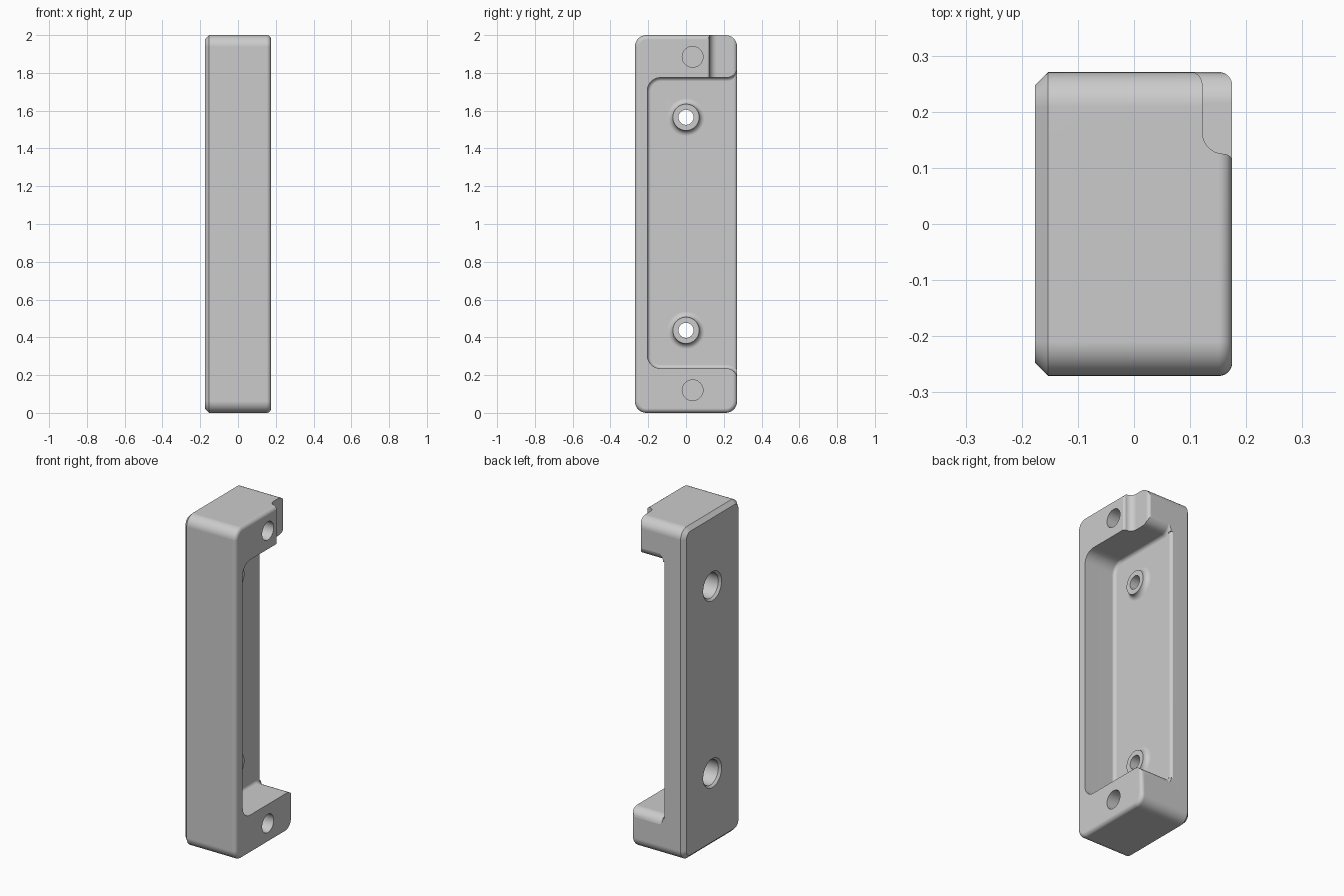
import bpy, bmesh, math

if "Cube" in bpy.data.objects:
    bpy.data.objects.remove(bpy.data.objects["Cube"])

grey = bpy.data.materials.new("plain grey")
grey.diffuse_color = (0.6, 0.6, 0.6, 1)
grey.use_nodes = True
grey.node_tree.nodes["Principled BSDF"].inputs["Base Color"].default_value = grey.diffuse_color


def arc(cy, cz, r, a0, a1, n=8):
    """Points on an arc, angles in degrees."""
    return [(cy + r * math.cos(math.radians(a0 + (a1 - a0) * i / n)),
             cz + r * math.sin(math.radians(a0 + (a1 - a0) * i / n))) for i in range(n + 1)]


def loft(name, loops):
    """Skin a closed solid through equal-length loops of 3D points."""
    bm = bmesh.new()
    rings = [[bm.verts.new(p) for p in loop] for loop in loops]
    n = len(rings[0])
    for a, b in zip(rings, rings[1:]):
        for i in range(n):
            bm.faces.new((a[i], a[(i + 1) % n], b[(i + 1) % n], b[i]))
    bm.faces.new(rings[0])
    bm.faces.new(rings[-1])
    bmesh.ops.recalc_face_normals(bm, faces=bm.faces)
    mesh = bpy.data.meshes.new(name)
    bm.to_mesh(mesh)
    bm.free()
    mesh.materials.append(grey)
    ob = bpy.data.objects.new(name, mesh)
    bpy.context.collection.objects.link(ob)
    return ob


def along_x(name, layers):
    return loft(name, [[(x, y, z) for y, z in pts] for x, pts in layers])


def along_z(name, pts, z0, z1):
    return loft(name, [[(x, y, z) for x, y in pts] for z in (z0, z1)])


def turned(name, y, z, profile, n=40):
    """Round part about an x-directed axis; profile is (x, radius)."""
    return along_x(name, [(x, arc(y, z, r, 0, 360, n)[:-1]) for x, r in profile])


def combine(ob, tool, operation):
    mod = ob.modifiers.new(tool.name, 'BOOLEAN')
    mod.operation, mod.solver, mod.object = operation, 'EXACT', tool
    bpy.context.view_layer.objects.active = ob
    bpy.ops.object.modifier_apply(modifier=mod.name)
    bpy.data.objects.remove(tool)


def block_outline(d):
    y, z0, z1, r = 0.271 - d, d, 2 - d, 0.062 - d
    return (arc(y - r, z1 - r, r, 0, 90) + arc(-y + r, z1 - r, r, 90, 180)
            + arc(-y + r, z0 + r, r, 180, 270) + arc(y - r, z0 + r, r, 270, 360))


def pocket_outline(d):
    y, z0, z1, r, f = -0.205 + d, 0.235 + d, 1.775 - d, 0.07 - d, 0.057 + d
    return (arc(y + r, z1 - r, r, 90, 180) + arc(y + r, z0 + r, r, 180, 270)
            + arc(0.215, z0 - f, f, 90, 0) + [(0.4, z0 - f), (0.4, z1 + f)]
            + arc(0.215, z1 + f, f, 0, -90))


# Main block: chamfered mounting side, rounded open side
R, FLOOR = 0.024, -0.036
layers = [(-0.176, block_outline(0.023)), (-0.153, block_outline(0))]
for i in range(7):
    a = math.radians(15 * i)
    layers.append((0.175 - R + R * math.sin(a), block_outline(R - R * math.cos(a))))
body = along_x("bracket_body", layers)

# Open pocket with a filleted floor
F = 0.02
layers = []
for i in range(7):
    a = math.radians(15 * i)
    layers.append((FLOOR + F - F * math.cos(a), pocket_outline(F - F * math.sin(a))))
layers.append((0.3, pocket_outline(0)))
combine(body, along_x("pocket_cutter", layers), 'DIFFERENCE')

# Rounded lip of the pocket floor on the open edge
lip = arc(FLOOR - 0.02, 0.252, 0.02, 90, 0) + [(FLOOR + 0.03, 0.252), (FLOOR + 0.03, 0.3), (FLOOR - 0.02, 0.3)]
combine(body, along_z("lip_cutter", lip, 0.232, 1.778), 'DIFFERENCE')

# Corner notch running down the upper lug
notch = (arc(0.098, 0.248, 0.024, 90, 0) + arc(0.160, 0.163, 0.038, 180, 270)
         + arc(0.160, 0.109, 0.016, 90, 0) + [(0.3, 0.109), (0.3, 0.35), (0.098, 0.35)])
combine(body, along_z("notch_cutter", notch, 1.7, 2.1), 'DIFFERENCE')

# Screw bosses with through holes and chamfered counterbores
for z in (0.437, 1.565):
    flare = [(FLOOR - 0.02, 0.1)]
    for i in range(7):
        a = math.radians(15 * i)
        flare.append((FLOOR + 0.03 - 0.03 * math.cos(a), 0.1 - 0.03 * math.sin(a)))
    combine(body, turned("screw_boss", 0, z, flare), 'UNION')
    bore = [(-0.2, 0.088), (-0.176, 0.088), (-0.163, 0.075), (-0.075, 0.075), (-0.075, 0.04), (0.1, 0.04)]
    combine(body, turned("screw_hole_cutter", 0, z, bore), 'DIFFERENCE')

# Blind round sockets in the lugs
for z in (0.12, 1.885):
    combine(body, turned("socket_cutter", 0.035, z, [(0.075, 0.055), (0.3, 0.055)]), 'DIFFERENCE')

# Smooth rounds, crisp edges
bpy.ops.object.select_all(action='DESELECT')
body.select_set(True)
bpy.context.view_layer.objects.active = body
bpy.ops.object.shade_smooth_by_angle(angle=math.radians(30))
normals = body.modifiers.new("even_normals", 'WEIGHTED_NORMAL')
normals.keep_sharp = True
